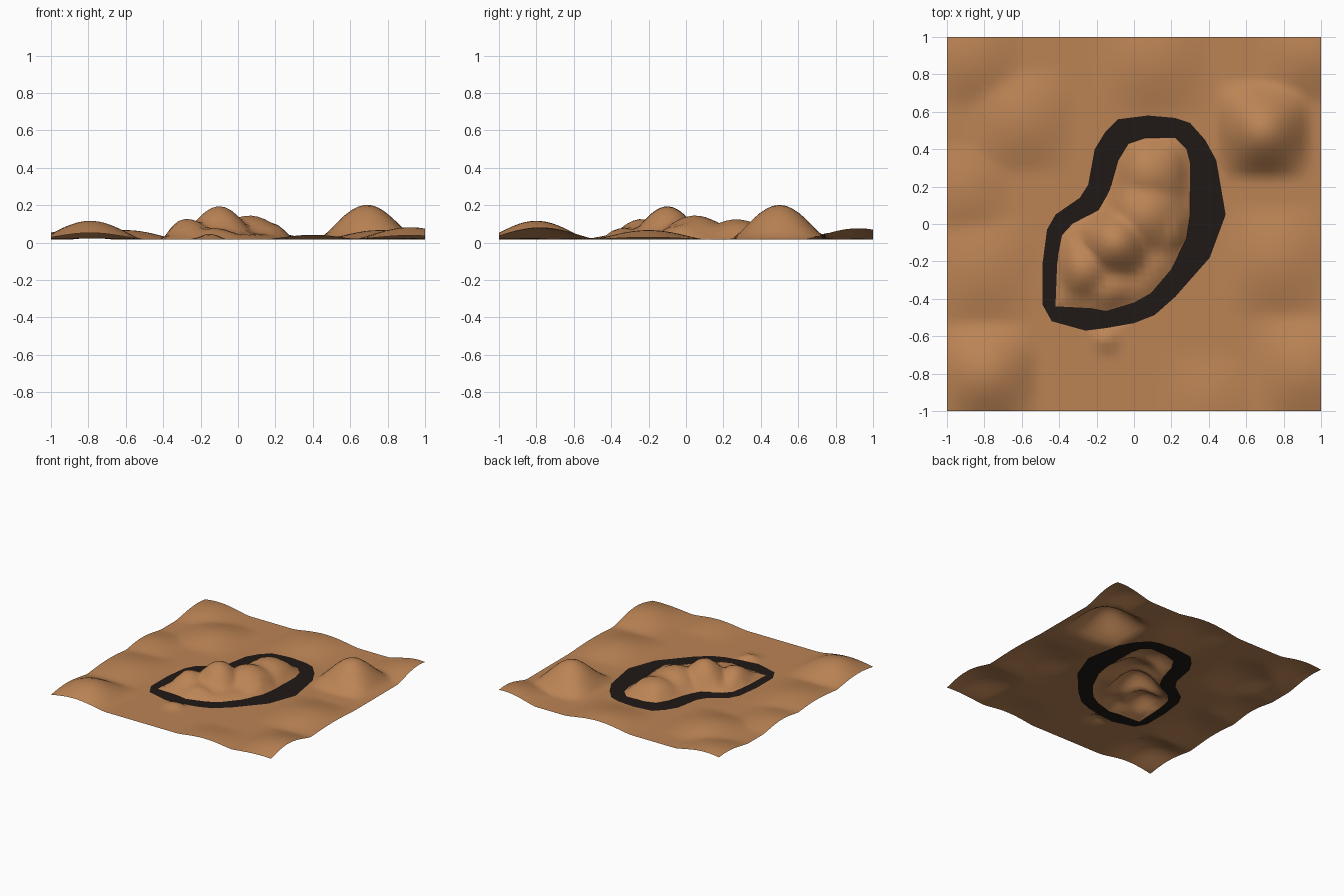
import bpy, math
from mathutils import Vector
from mathutils.geometry import delaunay_2d_cdt, intersect_point_line

if "Cube" in bpy.data.objects:
    bpy.data.objects.remove(bpy.data.objects["Cube"])

BASE = 0.017

# Road edges seen from above
INNER = [(.06, .46), (.22, .46), (.28, .40), (.30, .32), (.30, .05), (.28, -.08), (.20, -.24),
         (.09, -.37), (0, -.42), (-.15, -.465), (-.23, -.45), (-.42, -.44), (-.41, -.19),
         (-.385, -.06), (-.33, 0), (-.19, .075), (-.13, .18), (-.085, .34), (-.03, .43)]
OUTER = [(-.085, .56), (.075, .58), (.22, .567), (.30, .54), (.38, .45), (.44, .34), (.49, .05),
         (.405, -.18), (.22, -.39), (.11, -.487), (0, -.53), (-.14, -.555), (-.26, -.57),
         (-.44, -.52), (-.49, -.43), (-.49, -.22), (-.465, -.03), (-.42, .05), (-.29, .14),
         (-.245, .21), (-.21, .40), (-.155, .49)]

# Hills: x, y, height, half width
LAND_HILLS = [(.69, .50, .185, .26), (-.79, -.80, .10, .28), (.92, -.78, .065, .3),
              (.76, -.20, .05, .3), (-.82, -.25, .04, .3), (-.6, .55, .05, .28),
              (-.88, .90, .05, .28), (.10, .88, .045, .3), (.95, .92, .06, .28),
              (-.92, .18, .035, .25), (-.15, -.61, .03, .09), (.4, -.95, .025, .25)]
ISLAND_HILLS = [(-.10, -.10, .178, .22), (-.27, -.24, .11, .19), (.06, .05, .128, .26),
                (.09, .27, .108, .26), (.20, -.02, .08, .2), (-.13, -.33, .06, .2)]


def bump(x, y, hill):
    cx, cy, h, r = hill
    a, b = abs(x - cx) / r, abs(y - cy) / r
    if a >= 1 or b >= 1:
        return 0
    return h * (math.cos(a * math.pi / 2) * math.cos(b * math.pi / 2)) ** 1.25


def inside(p, poly):
    hit = False
    for (x1, y1), (x2, y2) in zip(poly, poly[1:] + poly[:1]):
        if (y1 > p[1]) != (y2 > p[1]) and p[0] < (x2 - x1) * (p[1] - y1) / (y2 - y1) + x1:
            hit = not hit
    return hit


def distance(p, poly):
    best = 9
    for a, b in zip(poly, poly[1:] + poly[:1]):
        q, t = intersect_point_line(p, Vector(a), Vector(b))
        q = Vector(a).lerp(Vector(b), min(1, max(0, t)))
        best = min(best, (q - p).length)
    return best


def height(p):
    if inside(p, INNER):
        hills, d, fade = ISLAND_HILLS, distance(p, INNER), .09
    elif inside(p, OUTER):
        return BASE
    else:
        hills, d, fade = LAND_HILLS, distance(p, OUTER), .04
    k = min(1, d / fade)
    z = max(bump(p.x, p.y, h) for h in hills)
    if hills is ISLAND_HILLS:
        z = max(z, .03)
    return BASE + z * math.sin(k * math.pi / 2)


def material(name, color):
    m = bpy.data.materials.new(name)
    m.diffuse_color = (*color, 1)
    m.use_nodes = True
    m.node_tree.nodes["Principled BSDF"].inputs["Base Color"].default_value = m.diffuse_color
    return m


# Triangulated ground plan: a regular grid with the road edges cut in
pts, edges = [], []
for loop in (INNER, OUTER):
    s, n = len(pts), len(loop)
    pts += [Vector(p) for p in loop]
    edges += [(s + i, s + (i + 1) % n) for i in range(n)]
N = 56
for i in range(N + 1):
    for j in range(N + 1):
        p = Vector((-1 + 2 * i / N, -1 + 2 * j / N))
        if min(distance(p, INNER), distance(p, OUTER)) > .012:
            pts.append(p)
verts, _, faces, *_ = delaunay_2d_cdt(pts, edges, [], 0, 1e-5)
zs = [height(v) if min(distance(v, INNER), distance(v, OUTER)) > 1e-4 else BASE for v in verts]

# Sort the faces into the three parts
parts = {"outer_land": [], "road": [], "island_hills": []}
for f in faces:
    a, b, c = (verts[i] for i in f)
    area = (b - a).cross(c - a)
    if abs(area) < 1e-7:
        continue
    f = list(f) if area > 0 else list(f)[::-1]
    mid = (a + b + c) / 3
    key = "island_hills" if inside(mid, INNER) else "road" if inside(mid, OUTER) else "outer_land"
    parts[key].append(f)

earth = material("earth", (.50, .23, .09))
tarmac = material("tarmac", (.014, .010, .008))

for name, fs in parts.items():
    used = sorted({i for f in fs for i in f})
    index = {v: k for k, v in enumerate(used)}
    mesh = bpy.data.meshes.new(name)
    mesh.from_pydata([(*verts[i], zs[i]) for i in used], [], [[index[i] for i in f] for f in fs])
    mesh.materials.append(tarmac if name == "road" else earth)
    mesh.shade_smooth()
    bpy.context.collection.objects.link(bpy.data.objects.new(name, mesh))
